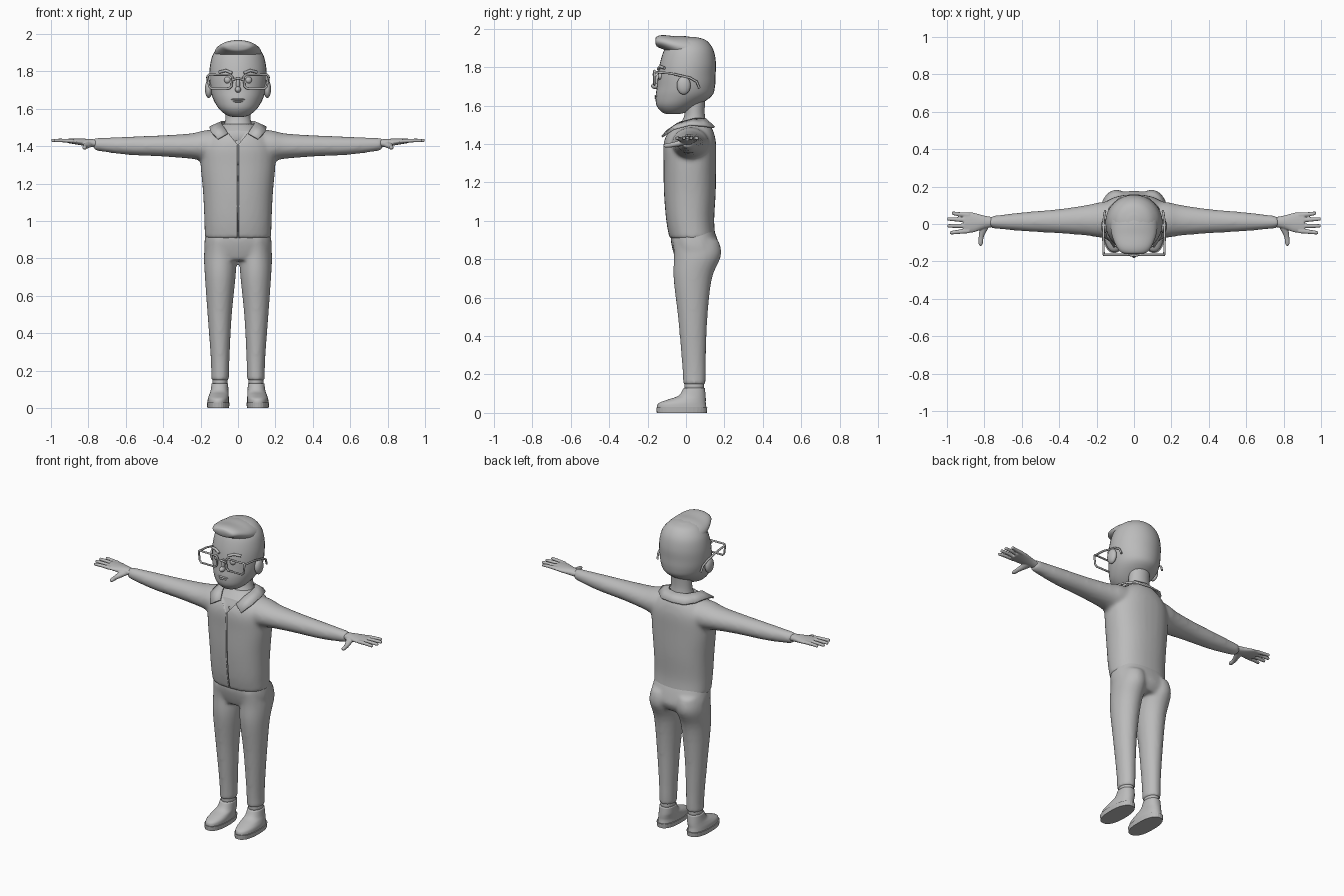
import bpy, bmesh, math
from mathutils import Vector

GREY = bpy.data.materials.new("plain grey")
GREY.diffuse_color = (0.5, 0.5, 0.5, 1)


def finish(bm, name):
    bmesh.ops.recalc_face_normals(bm, faces=bm.faces)
    me = bpy.data.meshes.new(name)
    bm.to_mesh(me)
    bm.free()
    me.materials.append(GREY)
    for p in me.polygons:
        p.use_smooth = True
    ob = bpy.data.objects.new(name, me)
    bpy.context.collection.objects.link(ob)
    return ob


def smooth_rows(rows, n=4):
    """Catmull-Rom interpolation of a table of cross-sections."""
    out = []
    for i in range(len(rows) - 1):
        quad = [rows[max(i - 1, 0)], rows[i], rows[i + 1], rows[min(i + 2, len(rows) - 1)]]
        for k in range(n):
            t = k / n
            out.append([0.5 * (2 * b + (c - a) * t + (2 * a - 5 * b + 4 * c - d) * t * t
                               + (3 * b - a - 3 * c + d) * t ** 3) for a, b, c, d in zip(*quad)])
    return out + [list(rows[-1])]


def loft(bm, rows, axis="z", power=2.0, seg=32, n=4):
    """Rows: position on the axis, two centre coordinates, two radii."""
    rings = []
    for t, c1, c2, r1, r2 in smooth_rows(rows, n):
        ring = []
        for k in range(seg):
            a = 2 * math.pi * k / seg
            ca, sa = math.cos(a), math.sin(a)
            u = c1 + r1 * math.copysign(abs(ca) ** (2 / power), ca)
            v = c2 + r2 * math.copysign(abs(sa) ** (2 / power), sa)
            ring.append(bm.verts.new({"x": (t, u, v), "y": (u, t, v), "z": (u, v, t)}[axis]))
        rings.append(ring)
    for a, b in zip(rings, rings[1:]):
        for k in range(seg):
            bm.faces.new((a[k], a[(k + 1) % seg], b[(k + 1) % seg], b[k]))
    bm.faces.new(rings[0])
    bm.faces.new(rings[-1])


def blob(bm, loc, size, seg=20):
    geo = bmesh.ops.create_uvsphere(bm, u_segments=seg, v_segments=seg // 2, radius=1)
    for v in geo["verts"]:
        v.co = Vector((v.co.x * size[0], v.co.y * size[1], v.co.z * size[2])) + Vector(loc)


def fuse(ob, voxel, rounds):
    m = ob.modifiers.new("fuse", "REMESH")
    m.mode, m.voxel_size, m.use_smooth_shade = "VOXEL", voxel, True
    s = ob.modifiers.new("soften", "SMOOTH")
    s.factor, s.iterations = 0.5, rounds


def tube(name, paths, radius):
    cu = bpy.data.curves.new(name, "CURVE")
    cu.dimensions, cu.bevel_depth, cu.bevel_resolution, cu.use_fill_caps = "3D", radius, 2, True
    for pts, closed in paths:
        sp = cu.splines.new("POLY")
        sp.points.add(len(pts) - 1)
        for p, co in zip(sp.points, pts):
            p.co = (*co, 1)
        sp.use_cyclic_u = closed
    cu.materials.append(GREY)
    ob = bpy.data.objects.new(name, cu)
    bpy.context.collection.objects.link(ob)
    return ob


SIDES = (-1, 1)

# Jacket body with sleeves
bm = bmesh.new()
loft(bm, [(0.905, 0, 0.035, 0.178, 0.12), (1.0, 0, 0.022, 0.18, 0.125), (1.15, 0, 0.02, 0.187, 0.135),
          (1.3, 0, 0.02, 0.2, 0.137), (1.4, 0, 0.02, 0.195, 0.137), (1.46, 0, 0.025, 0.155, 0.12),
          (1.5, 0, 0.035, 0.1, 0.09), (1.52, 0, 0.04, 0.078, 0.07)], power=2.3)
for s in SIDES:
    loft(bm, [(s * x, y, z, ry, rz) for x, y, z, ry, rz in (
        (0.08, 0.025, 1.4, 0.1, 0.09), (0.18, 0.022, 1.402, 0.095, 0.082), (0.25, 0.02, 1.4, 0.082, 0.068),
        (0.4, 0.015, 1.401, 0.065, 0.057), (0.6, 0.012, 1.402, 0.05, 0.048), (0.77, 0.01, 1.41, 0.032, 0.033))], "x")
jacket = finish(bm, "jacket")
fuse(jacket, 0.011, 8)

# Cutter for the front slit and the open neck
bm = bmesh.new()
outline = [(-0.004, 0.8), (0.004, 0.8), (0.004, 1.41), (0.06, 1.48), (0.06, 1.6),
           (-0.06, 1.6), (-0.06, 1.48), (-0.004, 1.41)]
face = bm.faces.new([bm.verts.new((x, -0.3, z)) for x, z in outline])
ext = bmesh.ops.extrude_face_region(bm, geom=[face])
bmesh.ops.translate(bm, vec=(0, 0.225, 0), verts=[g for g in ext["geom"] if isinstance(g, bmesh.types.BMVert)])
cutter = finish(bm, "opening_cutter")
cutter.hide_render = True
cutter.hide_set(True)
cut = jacket.modifiers.new("opening", "BOOLEAN")
cut.operation, cut.object, cut.solver = "DIFFERENCE", cutter, "EXACT"

# Collar
inner = [(0, 0.1, 1.53), (0.06, 0.085, 1.53), (0.085, 0.045, 1.53), (0.088, 0, 1.52), (0.078, -0.045, 1.505), (0.055, -0.098, 1.468)]
outer = [(0, 0.148, 1.487), (0.08, 0.137, 1.487), (0.13, 0.09, 1.495), (0.152, 0.02, 1.5), (0.146, -0.065, 1.478), (0.108, -0.125, 1.438)]
bm = bmesh.new()
for s in SIDES:
    a, b = ([bm.verts.new((s * x, y, z)) for x, y, z in row] for row in (inner, outer))
    for k in range(len(a) - 1):
        bm.faces.new((a[k], a[k + 1], b[k + 1], b[k]))
bmesh.ops.remove_doubles(bm, verts=bm.verts, dist=0.0001)
collar = finish(bm, "collar")
thick = collar.modifiers.new("thickness", "SOLIDIFY")
thick.thickness, thick.offset = 0.01, 0

# Trousers
bm = bmesh.new()
loft(bm, [(0.96, 0, 0.035, 0.165, 0.108), (0.9, 0, 0.043, 0.178, 0.122), (0.84, 0, 0.055, 0.18, 0.122),
          (0.79, 0, 0.05, 0.15, 0.1)], power=2.4)
for s in SIDES:
    loft(bm, [(z, s * x, y, rx, ry) for z, x, y, rx, ry in (
        (0.9, 0.09, 0.05, 0.08, 0.12), (0.82, 0.094, 0.06, 0.088, 0.123), (0.7, 0.095, 0.035, 0.082, 0.1),
        (0.5, 0.098, 0.035, 0.065, 0.077), (0.3, 0.096, 0.04, 0.052, 0.064), (0.2, 0.095, 0.043, 0.048, 0.06),
        (0.145, 0.096, 0.043, 0.048, 0.058))])
fuse(finish(bm, "trousers"), 0.011, 5)

# Shoes, each with a sole, an upper and a sock
for s in SIDES:
    side = "left" if s > 0 else "right"
    bm = bmesh.new()
    loft(bm, [(0, s * 0.106, -0.022, 0.058, 0.13), (0.028, s * 0.106, -0.022, 0.061, 0.133)], power=2.4, n=1)
    finish(bm, side + "_sole").data.shade_flat()
    bm = bmesh.new()
    loft(bm, [(0.026, s * 0.106, -0.022, 0.057, 0.129), (0.05, s * 0.105, -0.02, 0.056, 0.123),
              (0.07, s * 0.102, 0.005, 0.052, 0.098), (0.09, s * 0.099, 0.032, 0.048, 0.07),
              (0.13, s * 0.097, 0.043, 0.044, 0.055)], power=2.2)
    finish(bm, side + "_shoe")
    bm = bmesh.new()
    loft(bm, [(0.11, s * 0.096, 0.043, 0.04, 0.05), (0.17, s * 0.096, 0.043, 0.04, 0.05)], n=1)
    finish(bm, side + "_sock")

# Hands: palm, four fingers and a thumb
for s in SIDES:
    bm = bmesh.new()
    loft(bm, [(s * x, y, z, ry, rz) for x, y, z, ry, rz in (
        (0.74, 0.01, 1.412, 0.024, 0.022), (0.8, 0.01, 1.418, 0.035, 0.021), (0.86, 0.008, 1.424, 0.053, 0.016),
        (0.91, 0.008, 1.428, 0.052, 0.012))], "x", seg=20)
    for y0, y1, tip in ((0.048, 0.058, 0.975), (0.02, 0.027, 0.998), (-0.01, -0.01, 0.998), (-0.037, -0.047, 0.985)):
        loft(bm, [(s * 0.88, y0, 1.427, 0.0125, 0.011), (s * 0.94, (y0 + y1) / 2, 1.43, 0.0115, 0.01),
                  (s * (tip - 0.006), y1, 1.43, 0.0095, 0.009), (s * tip, y1, 1.43, 0.004, 0.004)], "x", seg=12)
    loft(bm, [(y, s * x, z, rx, rz) for y, x, z, rx, rz in (
        (0.0, 0.795, 1.412, 0.03, 0.016), (-0.03, 0.805, 1.405, 0.022, 0.016), (-0.07, 0.817, 1.396, 0.014, 0.013),
        (-0.105, 0.82, 1.392, 0.012, 0.011), (-0.117, 0.82, 1.392, 0.005, 0.005))], "y", seg=14)
    fuse(finish(bm, ("left" if s > 0 else "right") + "_hand"), 0.004, 3)

# Neck and chest under the jacket
bm = bmesh.new()
loft(bm, [(1.3, 0, 0.02, 0.12, 0.098), (1.42, 0, 0.02, 0.11, 0.098), (1.48, 0, 0.03, 0.085, 0.08),
          (1.53, 0, 0.043, 0.07, 0.058), (1.58, 0, 0.045, 0.066, 0.052), (1.68, 0, 0.045, 0.068, 0.06)])
finish(bm, "neck")

# Head
bm = bmesh.new()
loft(bm, [(1.555, 0, -0.07, 0.02, 0.025), (1.565, 0, -0.062, 0.06, 0.062), (1.6, 0, -0.045, 0.102, 0.108),
          (1.65, 0, -0.012, 0.132, 0.146), (1.7, 0, 0.0, 0.147, 0.151), (1.76, 0, 0.004, 0.153, 0.15),
          (1.82, 0, 0.01, 0.151, 0.146), (1.88, 0, 0.014, 0.138, 0.132), (1.92, 0, 0.015, 0.113, 0.11),
          (1.945, 0, 0.015, 0.08, 0.08), (1.958, 0, 0.015, 0.03, 0.03)])
finish(bm, "head")

# Swept-up hair at the forehead
bm = bmesh.new()
loft(bm, [(-0.16, 0, 1.938, 0.03, 0.008), (-0.152, 0, 1.934, 0.068, 0.026), (-0.12, 0, 1.93, 0.094, 0.037),
          (-0.06, 0, 1.912, 0.118, 0.05), (0, 0, 1.895, 0.126, 0.066), (0.06, 0, 1.88, 0.12, 0.066),
          (0.11, 0, 1.86, 0.08, 0.04)], "y")
finish(bm, "hair")

# Ears, eyes and eyebrows
for s in SIDES:
    side = "left" if s > 0 else "right"
    bm = bmesh.new()
    blob(bm, (s * 0.157, -0.012, 1.705), (0.02, 0.036, 0.048))
    finish(bm, side + "_ear")
    bm = bmesh.new()
    blob(bm, (s * 0.056, -0.133, 1.753), (0.018, 0.014, 0.018))
    finish(bm, side + "_eye")
    tube(side + "_eyebrow", [([(s * 0.032, -0.145, 1.79), (s * 0.065, -0.134, 1.804), (s * 0.1, -0.112, 1.795)], False)], 0.008)

# Nose and lips
bm = bmesh.new()
blob(bm, (0, -0.158, 1.702), (0.016, 0.024, 0.016))
blob(bm, (0, -0.147, 1.73), (0.01, 0.014, 0.035))
finish(bm, "nose")
bm = bmesh.new()
for z, w in ((1.65, 0.038), (1.639, 0.03)):
    blob(bm, (0, -0.148, z), (w, 0.016, 0.007))
finish(bm, "lips")

# Glasses: two rims, bridge and arms
paths = [([(-0.03, -0.165, 1.755), (0, -0.17, 1.762), (0.03, -0.165, 1.755)], False)]
for s in SIDES:
    rim = [(0.04, 1.78), (0.155, 1.782), (0.162, 1.774), (0.155, 1.72), (0.143, 1.708), (0.048, 1.708), (0.035, 1.72), (0.03, 1.77)]
    paths.append(([(s * x, -0.165, z) for x, z in rim], True))
    paths.append(([(s * 0.162, -0.165, 1.775), (s * 0.164, -0.08, 1.768), (s * 0.162, 0.02, 1.745),
                   (s * 0.158, 0.055, 1.725), (s * 0.154, 0.07, 1.69)], False))
tube("glasses", paths, 0.006)
